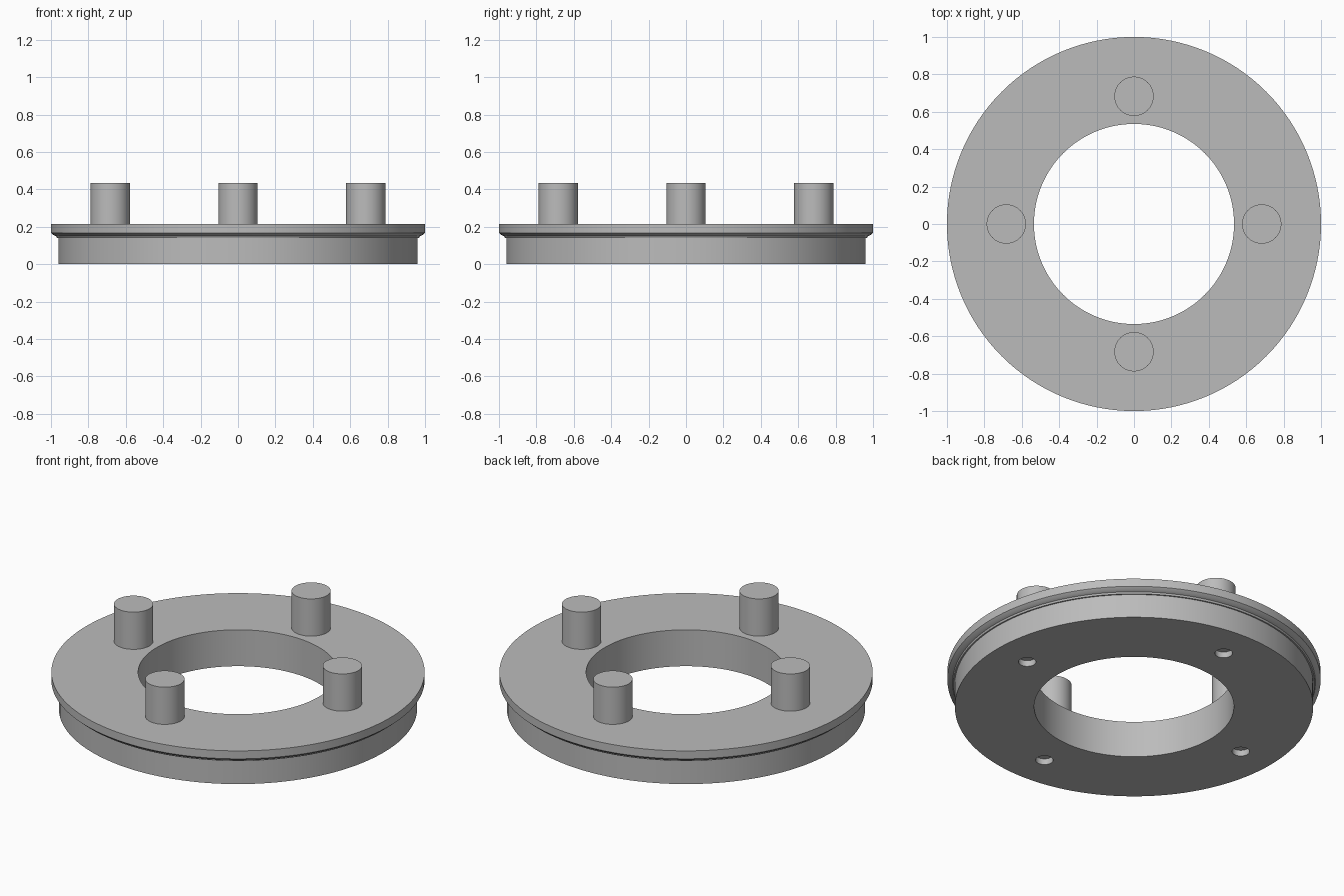
import bpy, bmesh
from math import cos, sin, pi, radians

old = bpy.data.objects.get("Cube")
if old:
    bpy.data.objects.remove(old, do_unlink=True)

metal = bpy.data.materials.new("plain_grey")
metal.use_nodes = True
GREY = (0.5, 0.5, 0.5, 1)
metal.diffuse_color = GREY
metal.node_tree.nodes["Principled BSDF"].inputs["Base Color"].default_value = GREY


def smooth(obj):
    bpy.ops.object.select_all(action='DESELECT')
    obj.select_set(True)
    bpy.context.view_layer.objects.active = obj
    bpy.ops.object.shade_smooth_by_angle(angle=radians(20))


def lathe(name, profile, sides=128):
    """Revolve a closed (radius, height) profile around z."""
    bm = bmesh.new()
    rings = [[bm.verts.new((r * cos(2 * pi * i / sides), r * sin(2 * pi * i / sides), z))
              for r, z in profile] for i in range(sides)]
    n = len(profile)
    for i in range(sides):
        a, b = rings[i], rings[(i + 1) % sides]
        for j in range(n):
            k = (j + 1) % n
            bm.faces.new((a[j], b[j], b[k], a[k]))
    bmesh.ops.recalc_face_normals(bm, faces=bm.faces)
    mesh = bpy.data.meshes.new(name)
    bm.to_mesh(mesh)
    bm.free()
    obj = bpy.data.objects.new(name, mesh)
    bpy.context.collection.objects.link(obj)
    mesh.materials.append(metal)
    return obj


def cylinder(name, x, y, radius, bottom, top, sides):
    bpy.ops.mesh.primitive_cylinder_add(vertices=sides, radius=radius, depth=top - bottom,
                                        location=(x, y, (bottom + top) / 2))
    obj = bpy.context.object
    obj.name = name
    obj.data.materials.append(metal)
    return obj


# Ring with a stepped, tapered lip under its rim
TOP = 0.215
ring = lathe("flange_ring", [(0.535, 0), (0.96, 0), (0.96, 0.14), (0.968, 0.14),
                             (0.972, 0.15), (0.985, 0.155), (1, 0.168),
                             (1, TOP), (0.535, TOP)])

# Four pegs on top, each with a shallow blind hole beneath
for i, side in enumerate(("left", "back", "right", "front")):
    c, s = round(cos(i * pi / 2)), round(sin(i * pi / 2))
    smooth(cylinder(side + "_peg", 0.683 * c, 0.683 * s, 0.105, TOP - 0.01, 0.435, 64))
    cutter = cylinder(side + "_hole_cutter", 0.747 * c, 0.747 * s, 0.047, -0.05, 0.035, 32)
    cutter.hide_render = True
    cut = ring.modifiers.new(side + "_hole", 'BOOLEAN')
    cut.operation = 'DIFFERENCE'
    cut.solver = 'EXACT'
    cut.object = cutter
    bpy.context.view_layer.objects.active = ring
    bpy.ops.object.modifier_apply(modifier=cut.name)
    bpy.data.objects.remove(cutter, do_unlink=True)

smooth(ring)
